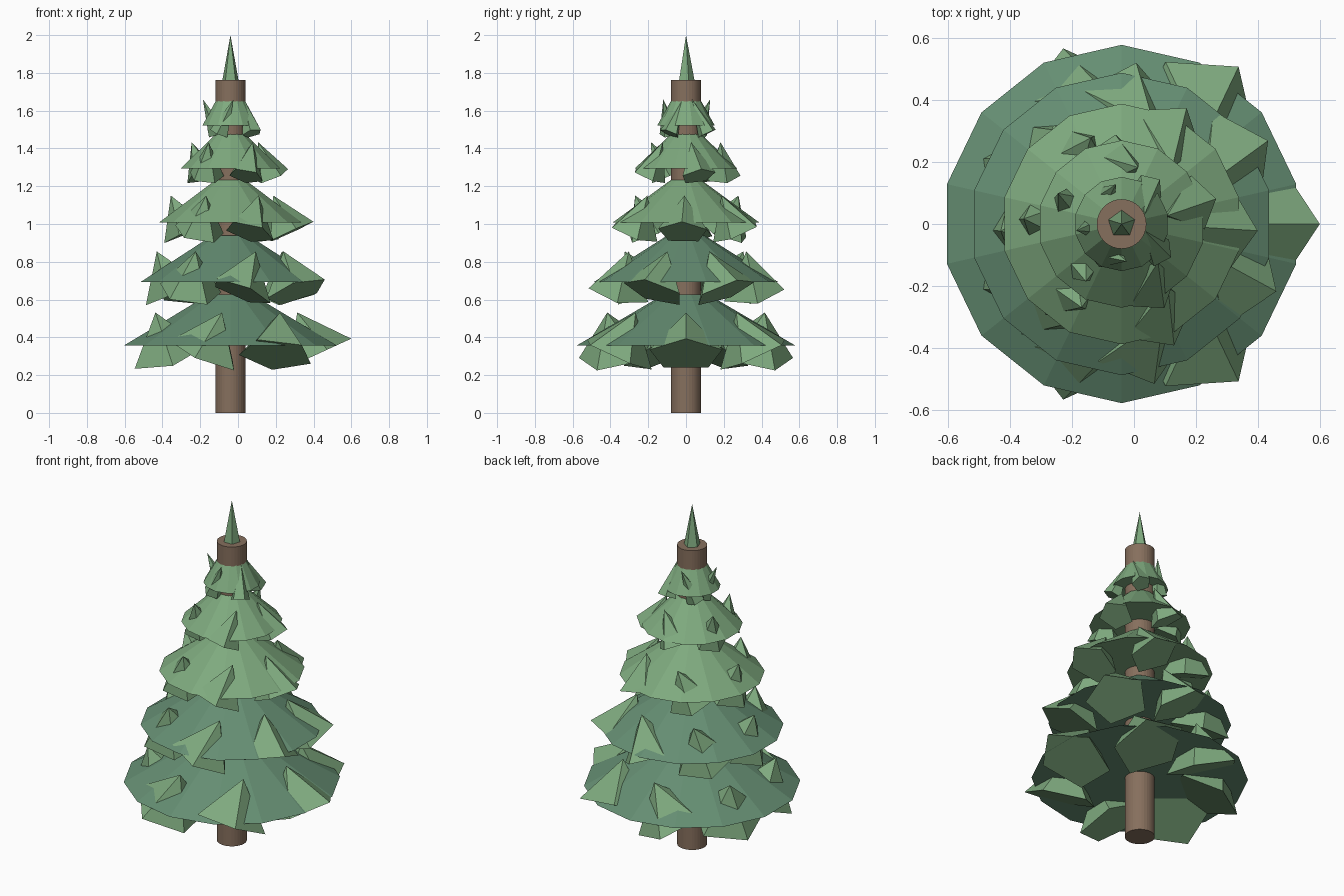
import bpy
from math import cos, sin, pi

if "Cube" in bpy.data.objects:
    bpy.data.objects.remove(bpy.data.objects["Cube"])

CX = -0.04   # trunk axis sits slightly left of centre
TILT = 0.43  # lean of each branch tuft


def material(name, rgb):
    m = bpy.data.materials.new(name)
    m.diffuse_color = (*rgb, 1)
    m.use_nodes = True
    m.node_tree.nodes["Principled BSDF"].inputs["Base Color"].default_value = m.diffuse_color
    return m


bark = material("bark", (0.24, 0.16, 0.11))
dark_green = material("dark_green", (0.13, 0.27, 0.17))
light_green = material("light_green", (0.21, 0.40, 0.21))


def cone(name, sides, r1, r2, height, location, mat, rotation=(0, 0, 0)):
    bpy.ops.mesh.primitive_cone_add(vertices=sides, radius1=r1, radius2=r2, depth=height,
                                    location=location, rotation=rotation)
    ob = bpy.context.object
    ob.name = name
    ob.data.materials.append(mat)
    return ob


# Trunk
cone("trunk", 32, 0.08, 0.08, 1.762, (CX, 0, 0.881), bark)

# Foliage tiers: base z, top z, radius, tuft count, tuft height, tuft centre z, colour
tiers = [
    (0.357, 0.628, 0.578, 7, 0.245, 0.420, dark_green),
    (0.693, 0.940, 0.488, 7, 0.235, 0.748, dark_green),
    (1.008, 1.235, 0.388, 6, 0.214, 1.053, light_green),
    (1.295, 1.500, 0.270, 5, 0.198, 1.343, light_green),
    (1.522, 1.740, 0.152, 5, 0.198, 1.570, light_green),
]
for i, (z0, z1, r, count, h, zc, mat) in enumerate(tiers):
    cone(f"foliage_tier_{i + 1}", 14, r, 0.2 * r, z1 - z0, (CX, 0, (z0 + z1) / 2), mat)
    # Ring of leaning five-sided tufts, each tier turned half a radian further
    for k in range(count):
        a = 2 * pi * k / count + 0.5 * i
        cone(f"branch_{i + 1}_{k + 1}", 5, 0.35 * r, 0, h,
             (CX + 0.7 * r * cos(a), 0.7 * r * sin(a), zc), light_green,
             (TILT * cos(a), TILT * sin(a), a - pi / 2))

# Pointed tip
cone("tree_tip", 5, 0.047, 0, 0.25, (CX, 0, 1.875), light_green)
